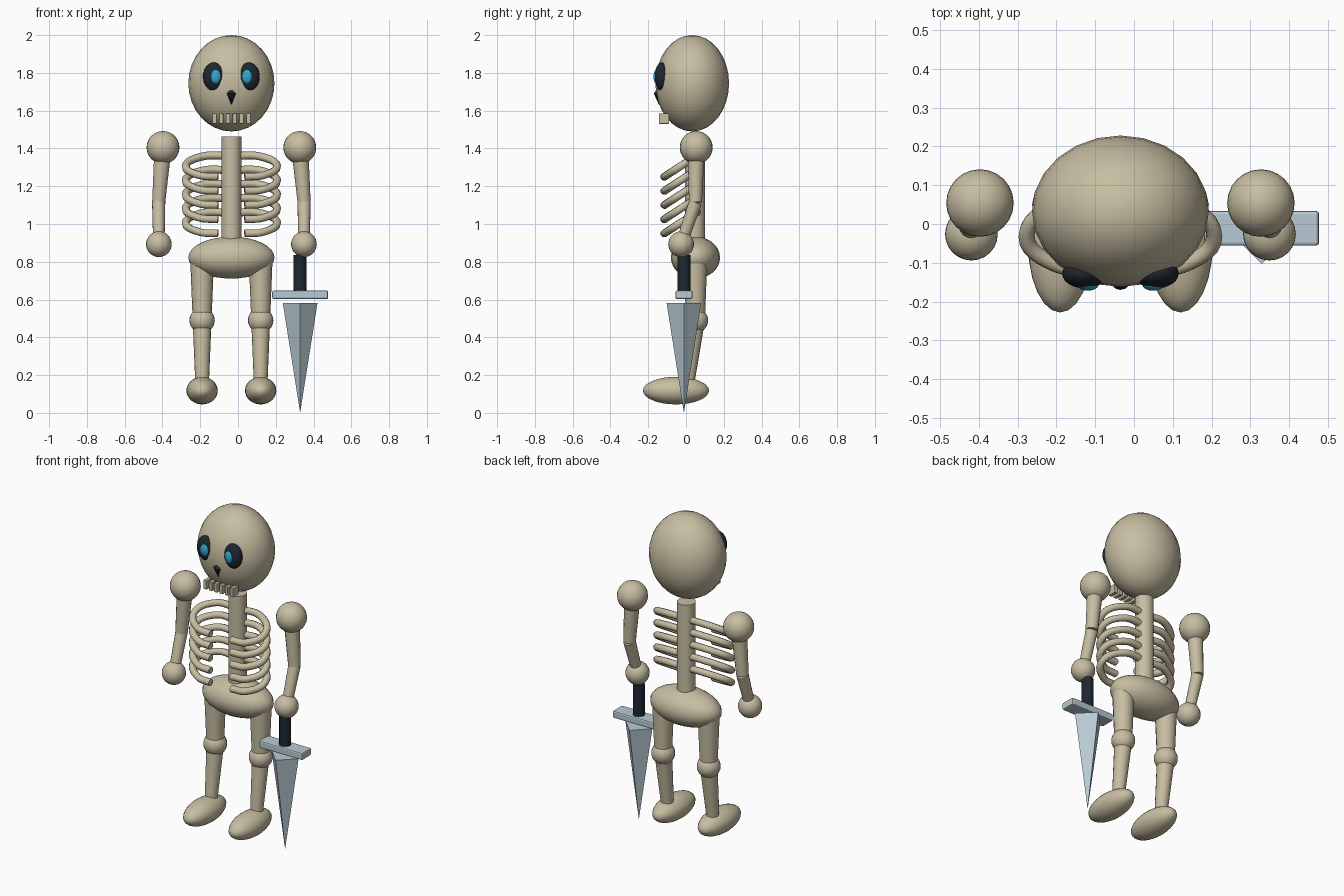
import bpy
from math import radians
from mathutils import Vector

cube = bpy.data.objects.get("Cube")
if cube:
    bpy.data.objects.remove(cube, do_unlink=True)


def material(name, rgb):
    m = bpy.data.materials.new(name)
    m.use_nodes = True
    m.diffuse_color = (*rgb, 1)
    m.node_tree.nodes["Principled BSDF"].inputs["Base Color"].default_value = (*rgb, 1)
    return m


bone = material("bone", (0.57, 0.51, 0.36))
dark = material("dark", (0.013, 0.02, 0.03))
glow = material("glow_blue", (0.03, 0.40, 0.62))
steel = material("steel", (0.48, 0.59, 0.66))

MID = -0.035  # body centre line
SIDES = (("right", -1), ("left", 1))


def finish(name, mat, smooth=True):
    ob = bpy.context.object
    ob.name = ob.data.name = name
    ob.data.materials.append(mat)
    if smooth:
        bpy.ops.object.shade_smooth_by_angle(angle=radians(50))
    return ob


def ball(name, loc, radii, mat=bone):
    if isinstance(radii, float):
        radii = (radii,) * 3
    bpy.ops.mesh.primitive_uv_sphere_add(segments=24, ring_count=16, location=loc)
    bpy.context.object.scale = radii
    bpy.ops.object.transform_apply(location=False, rotation=False, scale=True)
    return finish(name, mat)


def rod(name, a, b, ra, rb, mat=bone, sides=16, smooth=True):
    """Tapered rod from point a to point b."""
    a, b = Vector(a), Vector(b)
    bpy.ops.mesh.primitive_cone_add(vertices=sides, radius1=ra, radius2=rb,
                                    depth=(b - a).length, location=(a + b) / 2)
    bpy.context.object.rotation_euler = (b - a).to_track_quat('Z', 'Y').to_euler()
    return finish(name, mat, smooth)


def box(name, loc, size, bevel, mat=bone):
    bpy.ops.mesh.primitive_cube_add(size=1, location=loc)
    bpy.context.object.scale = size
    bpy.ops.object.transform_apply(location=False, rotation=False, scale=True)
    ob = finish(name, mat, False)
    mod = ob.modifiers.new("soft_edges", 'BEVEL')
    mod.width, mod.segments = bevel, 2
    return ob


def rib(name, side, front_z):
    """Curved tube from the spine round to the open front, sloping down."""
    cu = bpy.data.curves.new(name, 'CURVE')
    cu.dimensions = '3D'
    cu.bevel_depth, cu.bevel_resolution = 0.021, 2
    cu.resolution_u, cu.use_fill_caps = 6, True
    path = ((0, 0.055), (0.16, 0.048), (0.242, -0.03), (0.17, -0.103), (0.07, -0.115))
    sp = cu.splines.new('BEZIER')
    sp.bezier_points.add(len(path) - 1)
    for p, (x, y) in zip(sp.bezier_points, path):
        p.co = (MID + side * x, y, front_z + 0.65 * (y + 0.115))
        p.handle_left_type = p.handle_right_type = 'AUTO'
    cu.materials.append(bone)
    bpy.context.collection.objects.link(bpy.data.objects.new(name, cu))


# Skull and face
ball("skull", (MID, 0.033, 1.745), (0.228, 0.195, 0.255))
for label, s in SIDES:
    ball(label + "_eye_socket", (MID + s * 0.092, -0.128, 1.78), (0.058, 0.038, 0.075), dark)
    ball(label + "_eye_glow", (MID + s * 0.084, -0.155, 1.78), (0.028, 0.017, 0.038), glow)
rod("nose_hole", (MID, -0.143, 1.69), (MID, -0.143, 1.63), 0.027, 0, dark, 12)
rod("nose_hole_top", (MID, -0.143, 1.69), (MID, -0.143, 1.712), 0.027, 0.014, dark, 12)
for i in range(6):
    box(f"tooth_{i + 1}", (MID + (i - 2.5) * 0.036, -0.116, 1.558),
        (0.022, 0.053, 0.055), 0.003)

# Spine, ribs and pelvis
rod("spine", (MID, 0.047, 0.82), (MID, 0.047, 1.463), 0.053, 0.053)
for i in range(5):
    for label, s in SIDES:
        rib(f"{label}_rib_{i + 1}", s, 1.25 - 0.075 * i)
ball("pelvis", (MID, 0.05, 0.822), (0.228, 0.13, 0.111))

# Limbs
for label, s in SIDES:
    shoulder = (MID + s * 0.362, 0.054, 1.405)
    elbow = (MID + s * 0.385, 0.05, 1.115)
    hand = (MID + s * 0.384, -0.026, 0.893)
    ball(label + "_shoulder", shoulder, 0.087)
    rod(label + "_upper_arm", elbow, shoulder, 0.035, 0.046)
    rod(label + "_forearm", hand, elbow, 0.03, 0.035)
    ball(label + "_hand", hand, 0.068)

    leg = MID + s * 0.155
    knee = (leg, 0.05, 0.49)
    rod(label + "_thigh", knee, (leg, 0.05, 0.79), 0.05, 0.062)
    ball(label + "_knee", knee, 0.067)
    rod(label + "_shin", (leg, 0.005, 0.13), knee, 0.035, 0.05)
    ball(label + "_foot", (leg, -0.053, 0.118), (0.083, 0.175, 0.073))

# Sword held point down in the left hand
SX, SY = 0.329, -0.011
rod("sword_grip", (SX, SY, 0.63), (SX, SY, 0.835), 0.034, 0.034, dark, 12)
box("sword_guard", (SX, SY, 0.625), (0.296, 0.09, 0.045), 0.008, steel)
blade = rod("sword_blade", (SX, SY, 0), (SX, SY, 0.583), 0, 0.092, steel, 4, False)
